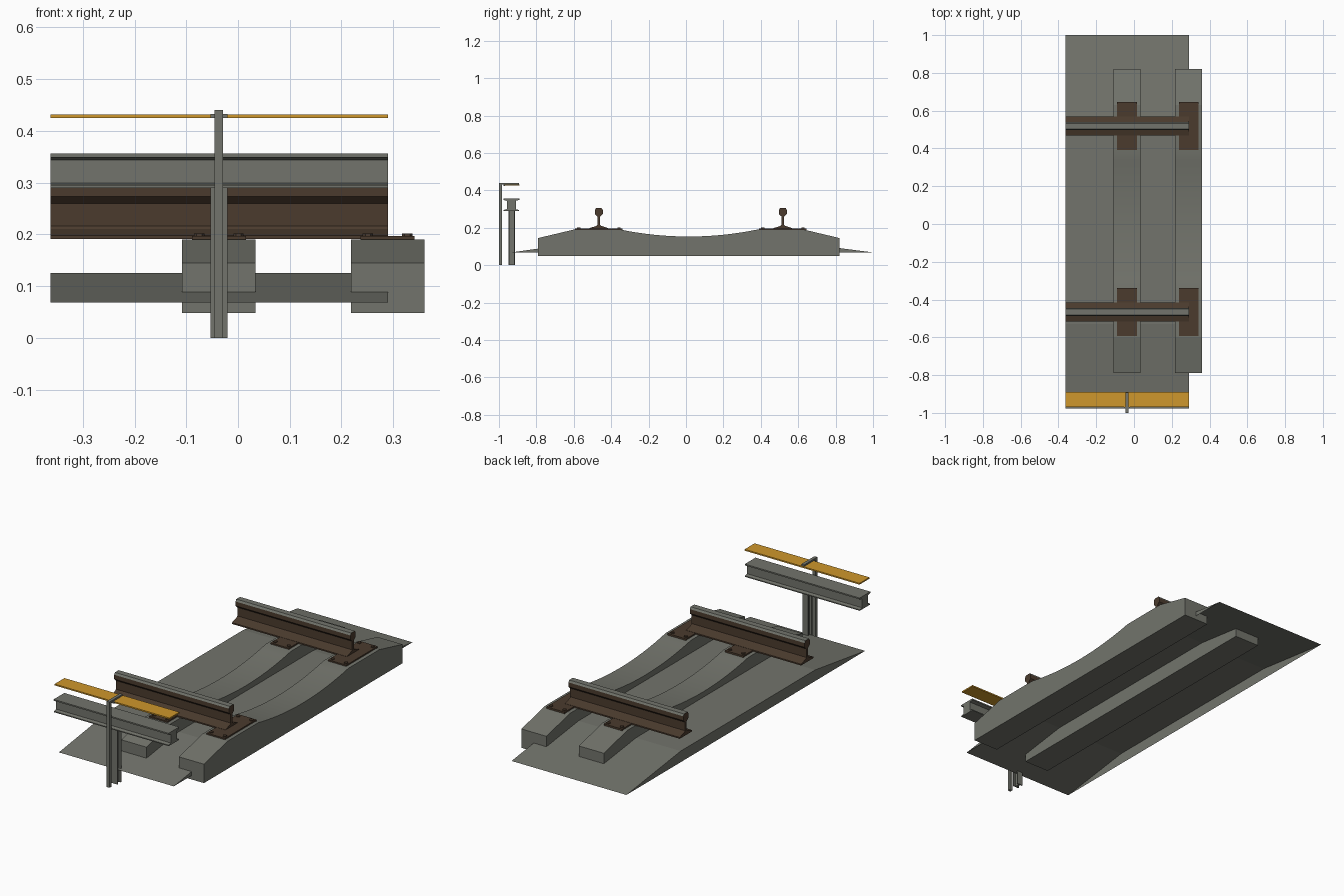
import bpy, bmesh, math

if "Cube" in bpy.data.objects:
    bpy.data.objects.remove(bpy.data.objects["Cube"])


def material(name, col):
    m = bpy.data.materials.new(name)
    m.diffuse_color = (*col, 1)
    m.use_nodes = True
    m.node_tree.nodes["Principled BSDF"].inputs["Base Color"].default_value = m.diffuse_color
    return m


GREY = material("concrete_grey", (0.17, 0.175, 0.15))
BROWN = material("rusty_brown", (0.07, 0.044, 0.027))
YELLOW = material("cover_yellow", (0.62, 0.31, 0.025))

X0, X1 = -0.362, 0.29          # track module ends
SLEEPER_X = (-0.037, 0.289)    # sleeper centres
RAIL_Y = (-0.466, 0.518)       # rail centres


def finish(name, bm, mats, smooth=False):
    me = bpy.data.meshes.new(name)
    bm.to_mesh(me)
    bm.free()
    for m in mats:
        me.materials.append(m)
    if smooth:
        for p in me.polygons:
            p.use_smooth = True
        me.set_sharp_from_angle(angle=math.radians(12))
    ob = bpy.data.objects.new(name, me)
    bpy.context.collection.objects.link(ob)
    return ob


def extrude(name, pts, start, vec, mats, smooth=False, rule=None):
    """Extrude a closed profile (3D points) along vec; rule picks a material per face."""
    bm = bmesh.new()
    a = [bm.verts.new(p) for p in pts]
    b = [bm.verts.new([p[i] + vec[i] for i in range(3)]) for p in pts]
    n = len(a)
    bm.faces.new(a)
    bm.faces.new(b[::-1])
    for i in range(n):
        bm.faces.new((a[i], b[i], b[(i + 1) % n], a[(i + 1) % n]))
    bmesh.ops.recalc_face_normals(bm, faces=bm.faces)
    if start:
        bmesh.ops.translate(bm, verts=bm.verts, vec=start)
    if rule:
        for f in bm.faces:
            f.material_index = rule(f)
    return finish(name, bm, mats, smooth)


def along_x(name, yz, x0, x1, mats, y=0, **kw):
    return extrude(name, [(x0, p[0], p[1]) for p in yz], (0, y, 0), (x1 - x0, 0, 0), mats, **kw)


def mirrored(half):
    return half + [(-p[0], p[1]) for p in reversed(half)]


def box(name, lo, hi, mat):
    return along_x(name, [(lo[1], lo[2]), (hi[1], lo[2]), (hi[1], hi[2]), (lo[1], hi[2])],
                   lo[0], hi[0], [mat])


# Ballast bed: shallow mound, open underneath
bed = along_x("ballast_bed", [(-0.935, 0.068), (1.0, 0.068), (0.56, 0.125), (-0.53, 0.125)],
              X0, X1, [GREY])
bm = bmesh.new()
bm.from_mesh(bed.data)
bmesh.ops.delete(bm, geom=[f for f in bm.faces if f.normal.z < -0.9], context='FACES')
bm.to_mesh(bed.data)
bm.free()

# Concrete sleepers with a dipped middle
dip = [(0.365 * (1 - i / 8), 0.153 + 0.037 * (1 - i / 8) ** 2) for i in range(17)]
sleeper = [(-0.805, 0.048), (0.805, 0.048), (0.805, 0.145), (0.615, 0.19)] + dip + [
    (-0.615, 0.19), (-0.805, 0.145)]
for sx in SLEEPER_X:
    along_x("sleeper", sleeper, sx - 0.071, sx + 0.071, [GREY], y=0.015, smooth=True)

# Rails: rusty sides, worn grey running surface
rail = mirrored([(0.05, 0.191), (0.05, 0.198), (0.012, 0.21), (0.007, 0.216), (0.007, 0.26),
                 (0.021, 0.273), (0.021, 0.295), (0.015, 0.305)])
for ry in RAIL_Y:
    along_x("rail", rail, X0, X1, [BROWN, GREY], y=ry,
            rule=lambda f: 1 if f.calc_center_median().z > 0.297 else 0)

# Base plates with bolts
for sx in SLEEPER_X:
    for ry in RAIL_Y:
        box("base_plate", (sx - 0.052, ry - 0.127, 0.188), (sx + 0.052, ry + 0.127, 0.197), BROWN)
        for dx in (-0.038, 0.038):
            for dy in (-0.108, 0.108):
                pts = [(sx + dx + 0.01 * math.cos(k * math.pi / 3),
                        ry + dy + 0.01 * math.sin(k * math.pi / 3), 0.195) for k in range(6)]
                extrude("plate_bolt", pts, None, (0, 0, 0.007), [BROWN])

# Power rail beam: I profile running along the track
beam = mirrored([(0.042, 0.29), (0.042, 0.295), (0.024, 0.299), (0.024, 0.344),
                 (0.043, 0.349), (0.043, 0.356)])
along_x("power_rail", beam, X0, X1, [GREY], y=-0.934)

# Column: H section under the power rail
h = [(0.0165, -0.0175), (0.0165, -0.0115), (0.005, -0.0115),
     (0.005, 0.0115), (0.0165, 0.0115), (0.0165, 0.0175)]
extrude("support_column", [(p[0], p[1], 0) for p in mirrored(h)], (-0.0365, -0.932, 0),
        (0, 0, 0.291), [GREY])

# Cover post with its overhanging arm, clip and yellow board
box("cover_post", (-0.045, -1.0, 0), (-0.029, -0.985, 0.44), GREY)
box("cover_arm", (-0.045, -0.986, 0.432), (-0.029, -0.893, 0.44), GREY)
box("cover_clip", (-0.053, -0.976, 0.4245), (-0.02, -0.968, 0.4325), GREY)
box("cover_board", (X0, -0.97, 0.425), (X1, -0.89, 0.432), YELLOW)
